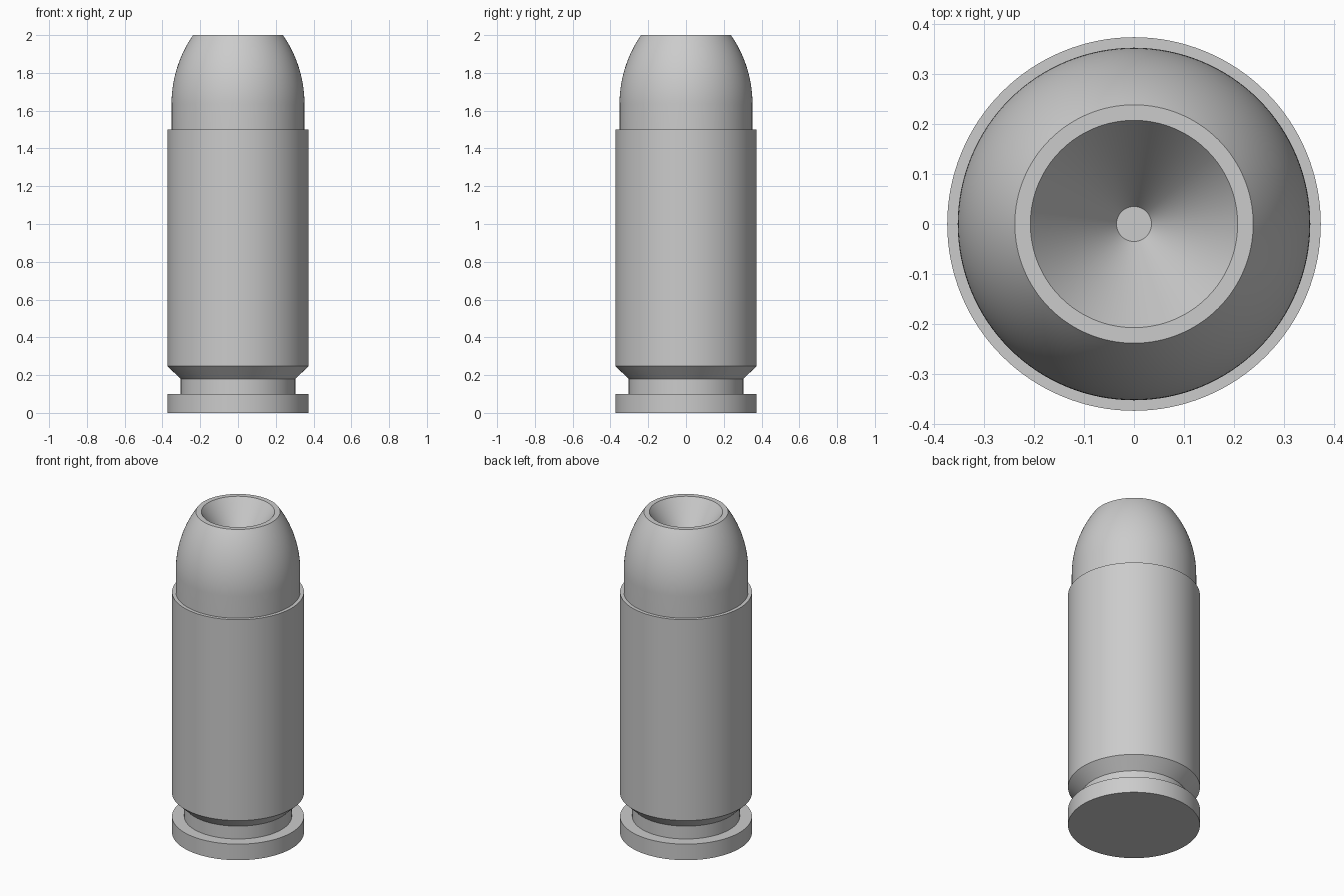
import bpy
import bmesh
import math

SEGMENTS = 128

cube = bpy.data.objects.get("Cube")
if cube:
    bpy.data.objects.remove(cube, do_unlink=True)

grey = bpy.data.materials.new("plain grey")
grey.use_nodes = True
colour = (0.6, 0.6, 0.6, 1)
grey.diffuse_color = colour
grey.node_tree.nodes["Principled BSDF"].inputs["Base Color"].default_value = colour


def lathe(name, profile, cap_start=False, cap_end=False):
    """Turn a (radius, height) profile about z, listed upward along the outside."""
    bm = bmesh.new()
    rings = []
    for r, z in profile:
        angles = [math.tau * i / SEGMENTS for i in range(SEGMENTS)]
        rings.append([bm.verts.new((r * math.cos(a), r * math.sin(a), z)) for a in angles])
    for low, high in zip(rings, rings[1:]):
        for i in range(SEGMENTS):
            j = (i + 1) % SEGMENTS
            bm.faces.new((low[i], low[j], high[j], high[i]))
    if cap_start:
        bm.faces.new(rings[0][::-1])
    if cap_end:
        bm.faces.new(rings[-1])
    mesh = bpy.data.meshes.new(name)
    bm.to_mesh(mesh)
    bm.free()
    mesh.materials.append(grey)
    obj = bpy.data.objects.new(name, mesh)
    bpy.context.collection.objects.link(obj)
    bpy.ops.object.select_all(action="DESELECT")
    obj.select_set(True)
    bpy.context.view_layer.objects.active = obj
    bpy.ops.object.shade_smooth_by_angle(angle=math.radians(25))
    return obj


# Case: base rim, groove, chamfer, straight wall and mouth ledge
case_r, groove_r, bullet_r, mouth_z = 0.373, 0.304, 0.352, 1.5
lathe("case", [
    (case_r, 0), (case_r, 0.1), (groove_r, 0.1), (groove_r, 0.18),
    (case_r, 0.247), (case_r, mouth_z), (bullet_r, mouth_z),
], cap_start=True)

# Bullet: short cylinder, rounded nose, flat lip and conical hollow
nose_z, tip_r, top_z = 1.635, 0.238, 2.0
rise, inset = top_z - nose_z, bullet_r - tip_r
arc_r = (rise ** 2 + inset ** 2) / (2 * inset)
sweep = math.asin(rise / arc_r)
steps = 24
nose = []
for i in range(steps + 1):
    t = sweep * i / steps
    nose.append((bullet_r - arc_r * (1 - math.cos(t)), nose_z + arc_r * math.sin(t)))
lathe("bullet", [(bullet_r, mouth_z)] + nose + [(0.207, top_z), (0.035, 1.75)], cap_end=True)
